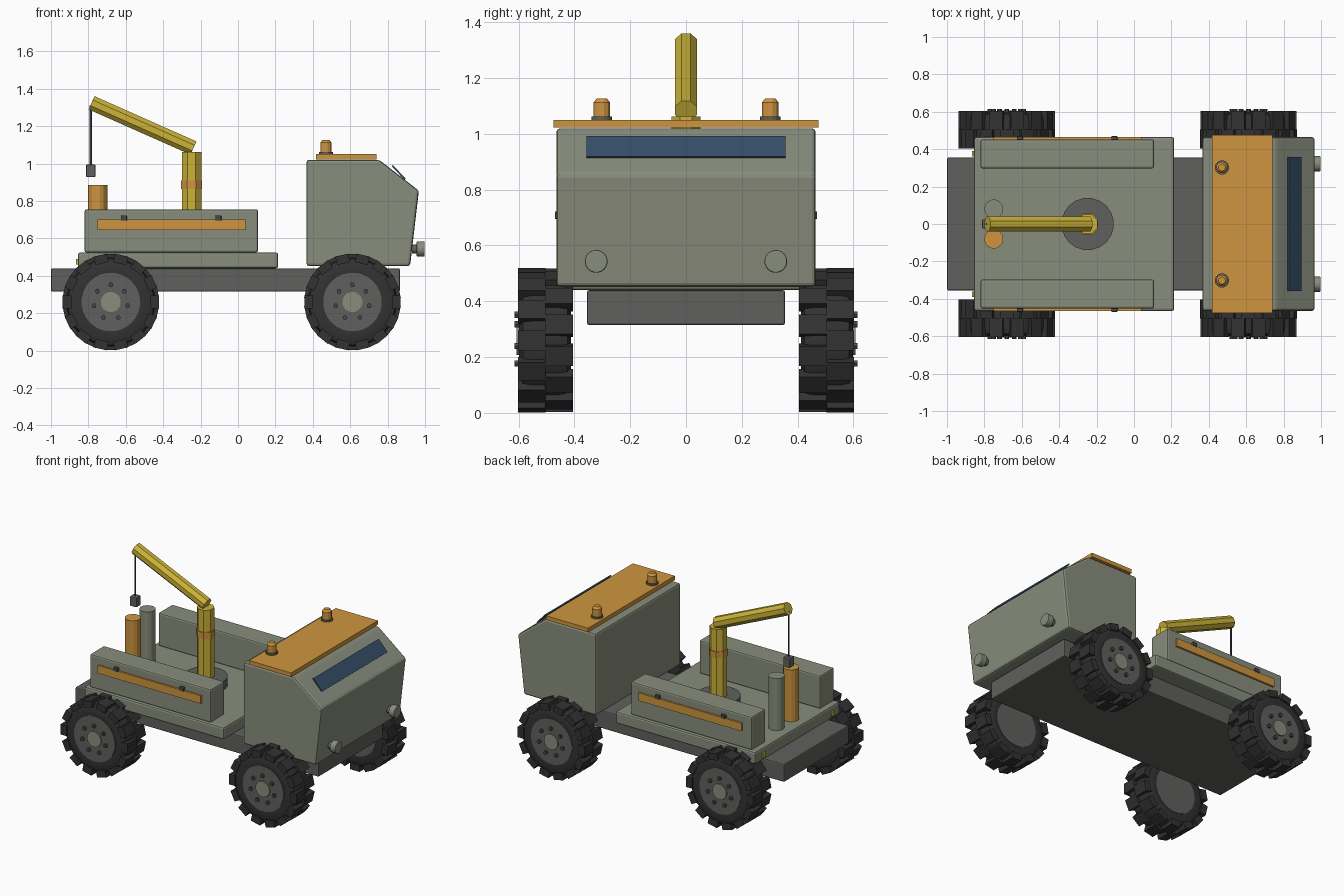
import bpy
import bmesh
from math import pi, sin, cos, tau, radians
from mathutils import Matrix, Vector

default = bpy.data.objects.get("Cube")
if default:
    bpy.data.objects.remove(default)


def material(name, r, g, b):
    m = bpy.data.materials.new(name)
    m.use_nodes = True
    m.diffuse_color = (r, g, b, 1)
    m.node_tree.nodes["Principled BSDF"].inputs["Base Color"].default_value = (r, g, b, 1)
    return m


BODY = material("grey green paint", 0.25, 0.27, 0.205)
DARK = material("dark grey metal", 0.115, 0.12, 0.11)
RUBBER = material("black rubber", 0.032, 0.032, 0.032)
ORANGE = material("orange paint", 0.62, 0.30, 0.05)
YELLOW = material("yellow paint", 0.60, 0.45, 0.04)
GLASS = material("blue glass", 0.035, 0.075, 0.13)
IRON = material("near black iron", 0.06, 0.065, 0.065)


def finish(name, bm, mat, bevel=0, smooth=False):
    bmesh.ops.recalc_face_normals(bm, faces=bm.faces)
    me = bpy.data.meshes.new(name)
    bm.to_mesh(me)
    bm.free()
    ob = bpy.data.objects.new(name, me)
    bpy.context.collection.objects.link(ob)
    me.materials.append(mat)
    if bevel:
        mod = ob.modifiers.new("Bevel", "BEVEL")
        mod.width = bevel
        mod.segments = 2
    if smooth:
        bpy.ops.object.select_all(action="DESELECT")
        ob.select_set(True)
        bpy.context.view_layer.objects.active = ob
        bpy.ops.object.shade_smooth_by_angle(angle=radians(35))
    return ob


def box(name, x, y, z, mat, bevel=0):
    """Box from (low, high) pairs."""
    bm = bmesh.new()
    centre = Vector([(a + b) / 2 for a, b in (x, y, z)])
    size = [b - a for a, b in (x, y, z)]
    bmesh.ops.create_cube(bm, size=1, matrix=Matrix.Translation(centre) @ Matrix.Diagonal((*size, 1)))
    return finish(name, bm, mat, bevel)


def rod(name, start, end, radius, mat, sides=8, top=None, bevel=0, smooth=False):
    """Cylinder or cone between two points."""
    a, b = Vector(start), Vector(end)
    turn = (b - a).to_track_quat("Z", "Y").to_matrix().to_4x4()
    spin = Matrix.Rotation(pi / sides, 4, "Z")
    bm = bmesh.new()
    bmesh.ops.create_cone(bm, cap_ends=True, segments=sides, radius1=radius,
                          radius2=radius if top is None else top, depth=(b - a).length,
                          matrix=Matrix.Translation((a + b) / 2) @ turn @ spin)
    return finish(name, bm, mat, bevel, smooth)


# Chassis and deck
box("chassis", (-1, 0.865), (-0.355, 0.355), (0.315, 0.44), DARK, 0.008)
box("deck", (-0.855, 0.215), (-0.465, 0.465), (0.44, 0.525), BODY, 0.012)

# Cab, extruded from its side profile
bm = bmesh.new()
profile = [(0.366, 0.452), (0.92, 0.452), (0.967, 0.855), (0.755, 1.02), (0.366, 1.02)]
face = bm.faces.new([bm.verts.new((x, -0.465, z)) for x, z in profile])
side = bmesh.ops.extrude_face_region(bm, geom=[face])["geom"]
bmesh.ops.translate(bm, vec=(0, 0.93, 0), verts=[v for v in side if isinstance(v, bmesh.types.BMVert)])
finish("cab", bm, BODY, 0.014)
box("roof_panel", (0.418, 0.74), (-0.475, 0.475), (1.022, 1.05), ORANGE)

# Windscreen, a thin tilted plate on the slope
bm = bmesh.new()
bmesh.ops.create_cube(bm, size=1, matrix=Matrix.Translation((0.859, 0, 0.953))
                      @ Matrix.Rotation(radians(47), 4, "Y") @ Matrix.Diagonal((0.1, 0.715, 0.009, 1)))
finish("windscreen", bm, GLASS)


def wheel(name, x, s):
    """Wheel on side s (+1 left, -1 right)."""
    z = 0.26

    def at(r, a, y):
        return (x + r * cos(a), s * y, z + r * sin(a))

    # Tyre, a closed ring spun around the axle
    bm = bmesh.new()
    ring = [(0.155, 0.595), (0.20, 0.598), (0.23, 0.585), (0.238, 0.55),
            (0.238, 0.46), (0.23, 0.425), (0.20, 0.412), (0.155, 0.415)]
    n = 32
    loops = [[bm.verts.new(at(r, tau * i / n, y)) for r, y in ring] for i in range(n)]
    for i in range(n):
        a, b = loops[i], loops[(i + 1) % n]
        for j in range(len(ring)):
            k = (j + 1) % len(ring)
            bm.faces.new((a[j], a[k], b[k], b[j]))
    finish(name + "_tyre", bm, RUBBER, smooth=True)

    # Two staggered rows of tread blocks
    bm = bmesh.new()
    count = 14
    for row, y in enumerate((0.553, 0.455)):
        for i in range(count):
            a = tau * (i + row / 2) / count
            bmesh.ops.create_cube(bm, size=1, matrix=Matrix.Translation(at(0.234, a, y))
                                  @ Matrix.Rotation(-a, 4, "Y")
                                  @ Matrix.Diagonal((0.046, 0.1, 0.072, 1)))
    finish(name + "_tread", bm, RUBBER)

    rod(name + "_rim", (x, s * 0.412, z), (x, s * 0.599, z), 0.157, DARK, 28, smooth=True)
    rod(name + "_hub", (x, s * 0.59, z), (x, s * 0.607, z), 0.054, BODY, 16)
    for i in range(7):
        a = pi / 2 + tau * i / 7
        rod(name + "_bolt", at(0.092, a, 0.59), at(0.092, a, 0.615), 0.013, IRON, 6)


for s, label in ((1, "left"), (-1, "right")):
    wheel("front_wheel_" + label, 0.612, s)
    wheel("rear_wheel_" + label, -0.68, s)

    # Side lockers with stripe and latches
    def span(a, b):
        return tuple(sorted((s * a, s * b)))

    box("locker_" + label, (-0.82, 0.107), span(0.297, 0.452), (0.525, 0.755), BODY, 0.01)
    box("locker_stripe_" + label, (-0.75, 0.04), span(0.45, 0.465), (0.645, 0.70), ORANGE)
    for x in (-0.61, -0.105):
        box("latch_" + label, (x - 0.016, x + 0.016), span(0.45, 0.47), (0.695, 0.722), IRON, 0.003)

    # Headlights, beacons and tail lights
    rod("headlight_" + label, (0.93, s * 0.322, 0.543), (0.957, s * 0.322, 0.543), 0.025, DARK, 12)
    rod("headlight_lens_" + label, (0.955, s * 0.322, 0.543), (0.998, s * 0.322, 0.543),
        0.041, BODY, 20, bevel=0.005)
    rod("beacon_base_" + label, (0.47, s * 0.302, 1.048), (0.47, s * 0.302, 1.062), 0.038, DARK, 16)
    rod("beacon_" + label, (0.47, s * 0.302, 1.06), (0.47, s * 0.302, 1.112), 0.031, ORANGE, 12)
    rod("beacon_cap_" + label, (0.47, s * 0.302, 1.112), (0.47, s * 0.302, 1.127),
        0.031, ORANGE, 12, top=0.019)
    box("tail_light_" + label, (-0.865, -0.85), span(0.36, 0.39), (0.46, 0.49), YELLOW)

# Crane
tip = Vector((-0.783, 0, 1.325))
rod("crane_base", (-0.248, 0, 0.52), (-0.248, 0, 0.585), 0.14, DARK, 20)
rod("crane_post", (-0.248, 0, 0.58), (-0.248, 0, 1.062), 0.056, YELLOW, 8)
rod("crane_collar", (-0.248, 0, 0.865), (-0.248, 0, 0.91), 0.061, ORANGE, 8)
rod("crane_boom", tip, (-0.238, 0, 1.083), 0.042, YELLOW, 8)
rod("crane_cable", (-0.787, 0, 0.99), (-0.787, 0, 1.31), 0.006, IRON, 6)
box("hook_block", (-0.812, -0.762), (-0.025, 0.025), (0.928, 0.995), DARK, 0.005)

# Standing drums on the deck
rod("orange_drum", (-0.75, -0.08, 0.52), (-0.75, -0.08, 0.885), 0.051, ORANGE, 14)
rod("grey_drum", (-0.75, 0.08, 0.52), (-0.75, 0.08, 0.885), 0.051, BODY, 14)
